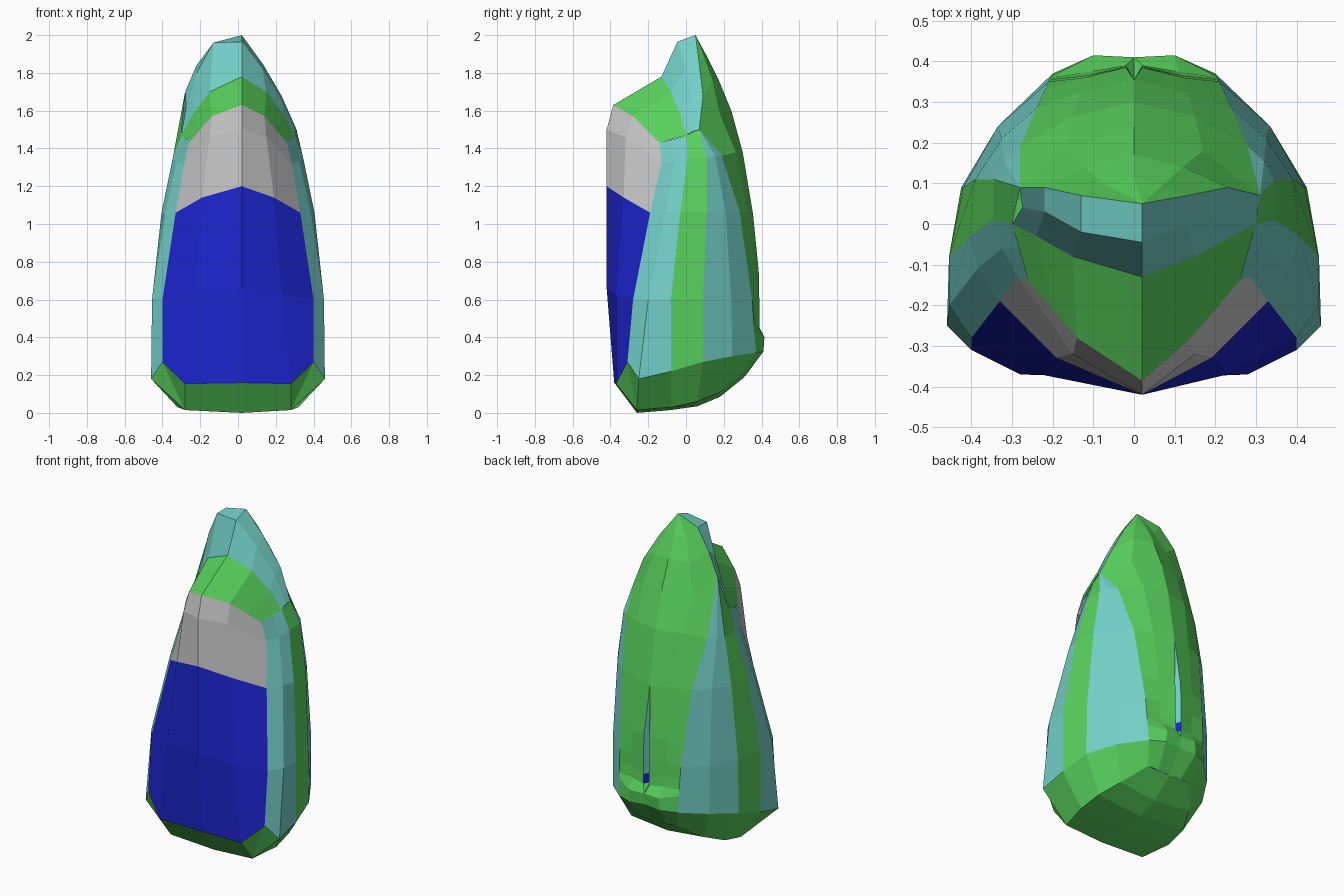
import bpy, bmesh
from mathutils import Vector

COLORS = {"blue": (0.012, 0.018, 0.62, 1), "green": (0.1, 0.65, 0.11, 1), "teal": (0.17, 0.62, 0.57, 1)}
MATS = {}
for key, rgba in COLORS.items():
    MATS[key] = bpy.data.materials.new(key)
    MATS[key].diffuse_color = rgba

# shared shoulder points; the left shoulder sits higher than the right
X = (0.30, 0.0, 1.47)
A3, A2, A1, TIP = (0.31, 0.07, 1.5), (0.23, 0.09, 1.68), (0.13, 0.07, 1.85), (0, 0.05, 2.0)
R1, R2, R3 = (0.13, 0.0, 1.82), (0.23, 0.03, 1.66), (0.305, 0.035, 1.49)
LEFT = {A3: (0.28, 0.09, 1.70), A2: (0.22, 0.09, 1.84), A1: (0.13, 0.07, 1.96),
        R1: (0.13, -0.02, 1.96), R2: (0.22, 0.03, 1.80), R3: (0.275, 0.04, 1.62)}


def place(p, side):
    if side < 0:
        p = LEFT.get(p, p)
    x, y, z = p
    if x == 0:
        return (0.02 if y < 0.06 else 0, y, z)
    return (side * x, y, z)


def patch(name, color, rows):
    """Loft rows of right-hand points into flat faces, with a left-hand copy."""
    bm = bmesh.new()
    for side in (1, -1):
        grid = [[bm.verts.new(place(p, side)) for p in row] for row in rows]
        for a, b in zip(grid, grid[1:]):
            for i in range(len(a) - 1):
                bm.faces.new((a[i], a[i + 1], b[i + 1], b[i]))
    bmesh.ops.remove_doubles(bm, verts=bm.verts[:], dist=0.0005)
    bm.normal_update()
    for f in bm.faces:
        c = f.calc_center_median()
        if f.normal.dot(c - Vector((0, 0, min(1.35, max(0.5, c.z))))) < 0:
            f.normal_flip()
    me = bpy.data.meshes.new(name)
    bm.to_mesh(me)
    bm.free()
    if color:
        me.materials.append(MATS[color])
    ob = bpy.data.objects.new(name, me)
    bpy.context.collection.objects.link(ob)


# front panel
top_blue = [(0, -0.42, 1.2), (0.19, -0.33, 1.14), (0.33, -0.19, 1.06)]
patch("front_panel", "blue", [
    [(0, -0.38, 0.16), (0.28, -0.37, 0.155), (0.40, -0.31, 0.27)],
    [(0, -0.42, 0.66), (0.23, -0.37, 0.63), (0.40, -0.28, 0.6)],
    top_blue])

# grey insert
patch("front_insert", None, [
    top_blue,
    [(0, -0.42, 1.5), (0.15, -0.32, 1.46), (0.285, -0.13, 1.32)],
    [(0, -0.385, 1.63), (0.14, -0.28, 1.57), (0.26, -0.14, 1.43)]])

# green ledge above the insert
hood_edge = [(0, -0.13, 1.78), (0.15, -0.08, 1.70), (0.24, -0.03, 1.58), X]
patch("hood_ledge", "green", [
    [(0, -0.385, 1.63), (0.14, -0.28, 1.57), (0.20, -0.21, 1.5), (0.26, -0.14, 1.43)],
    hood_edge])

# teal arch over the top
patch("hood_rim", "teal", [hood_edge, [(0, -0.045, 1.965), R1, R2, R3], [TIP, A1, A2, A3]])

# vertical side bands: front teal, middle green, rear teal
m4 = [(0.455, -0.08, 0.22), (0.455, -0.08, 0.6), (0.405, -0.03, 1.06), (0.345, 0.01, 1.35), X]
m5 = [(0.425, 0.09, 0.27), (0.42, 0.09, 0.6), (0.39, 0.11, 1.06), (0.345, 0.11, 1.35), A3]
m7 = [(0.20, 0.37, 0.32), (0.21, 0.35, 0.6), (0.24, 0.285, 1.06), (0.28, 0.19, 1.36), A3]
patch("front_side_band", "teal", [
    [(0.40, -0.31, 0.27), (0.40, -0.28, 0.6), (0.33, -0.19, 1.06), (0.285, -0.13, 1.32), (0.26, -0.14, 1.43)],
    [(0.46, -0.25, 0.18), (0.455, -0.20, 0.6), (0.385, -0.11, 1.06), (0.325, -0.06, 1.33), (0.28, -0.06, 1.45)],
    m4])
patch("middle_side_band", "green", [m4, m5, ])
patch("rear_side_band", "teal", [
    m5,
    [(0.33, 0.245, 0.3), (0.335, 0.24, 0.6), (0.325, 0.21, 1.06), (0.32, 0.155, 1.36), A3],
    m7])


def on_seam(z):
    """Point on the back panel's side edge at height z."""
    for a, b in zip(m7, m7[1:]):
        if a[2] <= z <= b[2]:
            return tuple(Vector(a).lerp(Vector(b), (z - a[2]) / (b[2] - a[2])))


# back panel with an opening for the slit
patch("back_panel", "green", [
    [m7[0], (0.11, 0.41, 0.325), (0, 0.40, 0.33)],
    [on_seam(0.42), (0.10, 0.415, 0.40), (0, 0.41, 0.40)],
    [on_seam(0.46), (0.11, 0.375, 0.46), (0.02, 0.39, 0.45)],
    [on_seam(0.52), (0.115, 0.365, 0.52), (0.02, 0.39, 0.51)],
    [m7[1], (0.118, 0.365, 0.6), (0.02, 0.388, 0.6)],
    [on_seam(0.75), (0.12, 0.36, 0.75), (0.02, 0.385, 0.75)],
    [m7[2], (0.13, 0.325, 1.06), (0, 0.355, 1.05)],
    [m7[3], (0.15, 0.265, 1.38), (0, 0.30, 1.38)],
    [A3, (0.17, 0.18, 1.58), (0, 0.24, 1.6)],
    [A2, (0.12, 0.14, 1.76), (0, 0.17, 1.77)],
    [A1, (0.07, 0.095, 1.89), (0, 0.115, 1.88)],
    [TIP, TIP, TIP]])

# slit walls
slit = [[(0, 0.41, 0.40), (0, 0.41, 0.40)],
        [(0.02, 0.39, 0.45), (0, 0.355, 0.45)],
        [(0.02, 0.39, 0.51), (0, 0.355, 0.51)],
        [(0.02, 0.388, 0.6), (0, 0.355, 0.6)],
        [(0.02, 0.385, 0.75), (0, 0.355, 0.75)],
        [(0, 0.355, 1.05), (0, 0.355, 1.05)]]
patch("slit_base", "green", slit[:2])
patch("slit_inset", "blue", slit[1:3])
patch("slit_walls", "teal", slit[2:])

# base: outer lip, then underside
corner = (0.28, -0.26, 0.015)
rim = [(0, -0.38, 0.16), (0.28, -0.37, 0.155), (0.40, -0.31, 0.27), (0.46, -0.25, 0.18),
       m4[0], m5[0], (0.33, 0.245, 0.3), m7[0], (0.11, 0.41, 0.325), (0, 0.40, 0.33)]
under = [(0, -0.26, 0), corner, corner, corner, (0.32, -0.08, 0.03), (0.31, 0.06, 0.06),
         (0.25, 0.18, 0.11), (0.15, 0.30, 0.2), (0.08, 0.31, 0.195), (0, 0.31, 0.19)]
patch("base_lip", "green", [rim, under])
patch("base_underside", "green", [
    [corner, (0, -0.26, 0)],
    [under[4], (0, -0.08, 0.015)],
    [under[5], (0, 0.06, 0.035)],
    [under[6], (0, 0.18, 0.085)],
    [under[7], (0, 0.31, 0.19)]])
